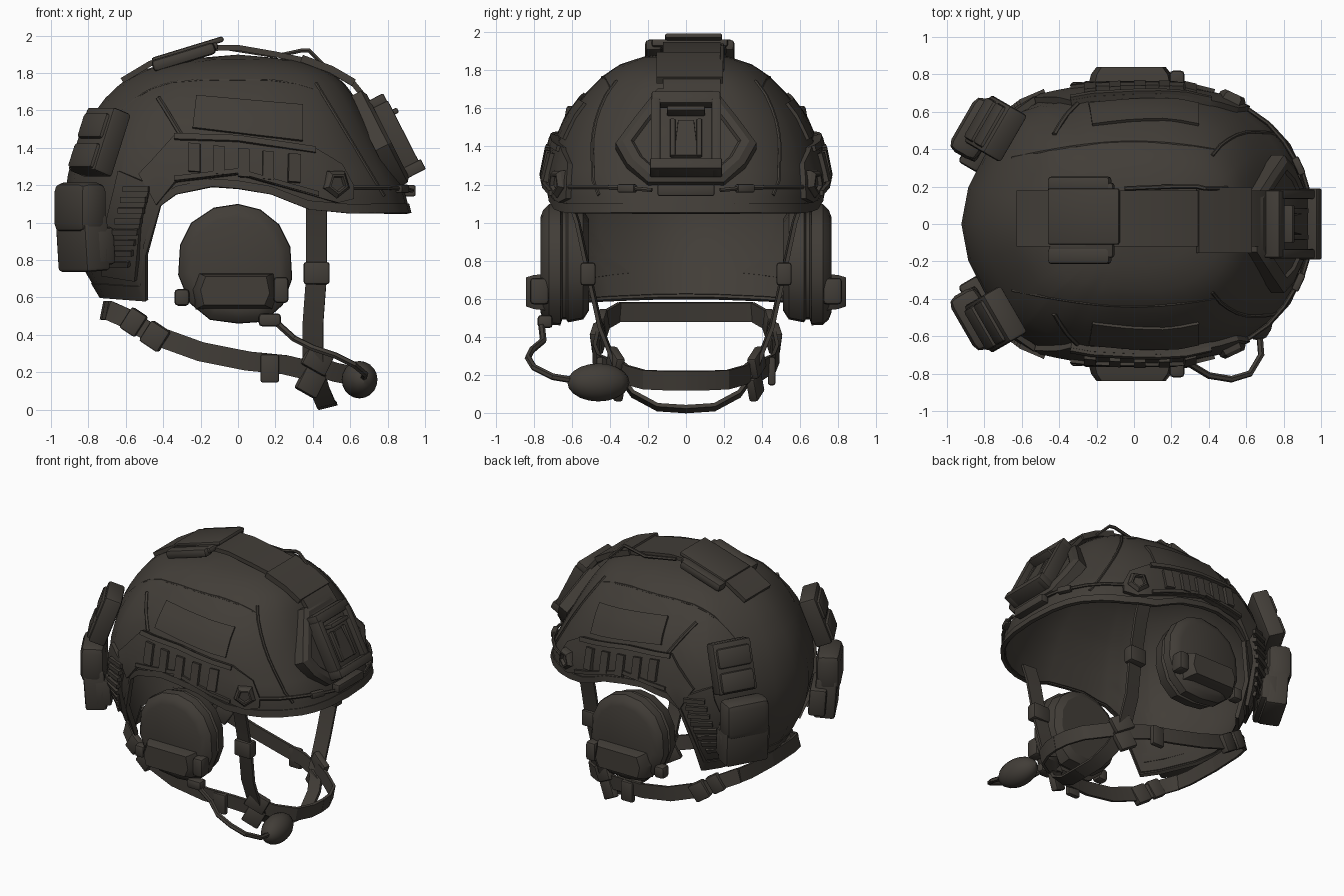
import bpy, bmesh, math
from mathutils import Matrix, Vector

if "Cube" in bpy.data.objects:
    bpy.data.objects.remove(bpy.data.objects["Cube"], do_unlink=True)

paint = bpy.data.materials.new("dark olive brown")
paint.use_nodes = True
paint.diffuse_color = (0.054, 0.047, 0.039, 1)
paint.node_tree.nodes["Principled BSDF"].inputs["Base Color"].default_value = paint.diffuse_color
made = []


def register(name, data, thick=0, mirror=False, bevel=0):
    ob = bpy.data.objects.new(name, data)
    bpy.context.collection.objects.link(ob)
    data.materials.append(paint)
    if thick:
        mod = ob.modifiers.new("thickness", "SOLIDIFY")
        mod.thickness, mod.offset = thick, 0
    if bevel:
        mod = ob.modifiers.new("bevel", "BEVEL")
        mod.width, mod.segments = bevel, 2
    if mirror:
        mod = ob.modifiers.new("mirror", "MIRROR")
        mod.use_axis = (False, True, False)
    made.append(ob)
    return ob


def from_bmesh(name, bm, **options):
    bmesh.ops.remove_doubles(bm, verts=bm.verts, dist=0.0005)
    bmesh.ops.recalc_face_normals(bm, faces=bm.faces)
    mesh = bpy.data.meshes.new(name)
    bm.to_mesh(mesh)
    bm.free()
    return register(name, mesh, **options)


def loft(name, rows, cyclic=False, caps=False, **options):
    bm = bmesh.new()
    grid = [[bm.verts.new(p) for p in row] for row in rows]
    count = len(rows[0])
    for low, high in zip(grid, grid[1:]):
        for j in range(count if cyclic else count - 1):
            k = (j + 1) % count
            bm.faces.new((low[j], low[k], high[k], high[j]))
    if caps:
        bm.faces.new(grid[0])
        bm.faces.new(grid[-1])
    return from_bmesh(name, bm, **options)


def boxes(name, items, frame=Matrix(), **options):
    bm = bmesh.new()
    for loc, size in items:
        place = frame @ Matrix.Translation(loc) @ Matrix.Diagonal((*size, 1))
        bmesh.ops.create_cube(bm, size=1, matrix=place)
    return from_bmesh(name, bm, **options)


def prism(name, outline, layers, frame, centre=(0, 0), **options):
    a, b = centre
    rows = [[frame @ Vector((a + (u - a) * s, b + (v - b) * s, h)) for u, v in outline]
            for h, s in layers]
    return loft(name, rows, cyclic=True, caps=True, **options)


def ribbon(name, points, width, thick=0.02, **options):
    half = Vector(width) / 2
    return loft(name, [[Vector(p) - half, Vector(p) + half] for p in points], thick=thick, **options)


def tube(name, points, radius, mirror=False):
    curve = bpy.data.curves.new(name, "CURVE")
    curve.dimensions = "3D"
    curve.bevel_depth, curve.bevel_resolution, curve.use_fill_caps = radius, 1, True
    line = curve.splines.new("POLY")
    line.points.add(len(points) - 1)
    for slot, p in zip(line.points, points):
        slot.co = (*p, 1)
    return register(name, curve, mirror=mirror)


def turned(loc, yaw, tilt=0):
    return (Matrix.Translation(loc) @ Matrix.Rotation(math.radians(yaw), 4, "Z")
            @ Matrix.Rotation(math.radians(tilt), 4, "Y"))


def lookup(table, key):
    for a, b in zip(table, table[1:]):
        if key <= b[0]:
            f = max(0, (key - a[0]) / (b[0] - a[0]))
            return [p + (q - p) * f for p, q in zip(a[1:], b[1:])]
    return list(table[-1][1:])


# Shell sections: height, back length, front length, half width
TOP = 1.885
SECTIONS = [(.6, .72, .9, .62), (.8, .84, .92, .67), (1, .91, .92, .705), (1.2, .91, .87, .715),
            (1.4, .86, .76, .675), (1.55, .78, .68, .61), (1.67, .69, .61, .52), (1.76, .59, .54, .43),
            (1.82, .46, .43, .34), (1.86, .3, .29, .22), (TOP, 0, 0, 0)]
# Outline from back to front, and height of the lower edge
OUTLINE = [(-1, 0), (-.96, .27), (-.88, .47), (-.8, .66), (-.7, .81), (-.57, .91), (-.3, .985), (0, 1), (.3, .985),
           (.55, .91), (.7, .82), (.8, .73), (.9, .59), (.95, .46), (.985, .28), (1, 0)]
EDGE = [(-1, .62), (-.68, .6), (-.45, 1.1), (-.36, 1.16), (-.15, 1.2), (0, 1.19), (.2, 1.16), (.42, 1.08), (.65, 1.06), (1, 1.06)]


def shell_point(c, z):
    back, front, wide = lookup(SECTIONS, z)
    return Vector((c * (front if c > 0 else back), wide * lookup(OUTLINE, c)[0], z))


def side(x, z, off=0):
    back, front, wide = lookup(SECTIONS, z)
    c = max(-.94, min(.94, x / (front if x > 0 else back)))
    along = shell_point(c + .06, z) - shell_point(c - .06, z)
    out = Vector((-along.y, along.x, .3 * along.length)).normalized()
    return shell_point(c, z) + out * off


def top(x, y, off=0):
    low, high = 1.07, TOP
    for _ in range(30):
        z = (low + high) / 2
        back, front, wide = lookup(SECTIONS, z)
        reach = front if x > 0 else back
        inside = abs(x) < reach and abs(y) < wide * lookup(OUTLINE, x / reach)[0]
        low, high = (z, high) if inside else (low, z)
    return Vector((x, y, low + off))


def side_band(name, upper, lower, off, thick, parts=3):
    def dense(line):
        return [Vector(a).lerp(Vector(b), k / parts) for a, b in zip(line, line[1:]) for k in range(parts)] + [Vector(line[-1])]
    rows = [[side(*a.lerp(b, k / 3), off) for k in range(4)] for a, b in zip(dense(upper), dense(lower))]
    return loft(name, rows, thick=thick, mirror=True)


# Helmet shell and its edge trim
half = sorted({c for c, _ in OUTLINE + EDGE})
flip = Matrix.Diagonal((1, -1, 1))
rows = []
for i in range(19):
    lift = math.sin(i / 18 * math.pi / 2)
    ring = [shell_point(c, lookup(EDGE, c)[0] * (1 - lift) + TOP * lift) for c in half]
    rows.append(ring + [flip @ p for p in ring[-2:0:-1]])
loft("helmet_shell", rows, cyclic=True, thick=.026)
swell = Matrix.Diagonal((1.008, 1.012, 1))
loft("shell_edge_trim", [[swell @ a.lerp(b, f) for a, b in zip(rows[0], rows[1])] for f in (-.15, .55)],
     cyclic=True, thick=.026)

# Raised seams on the shell
tube("crown_seam", [top(x / 20, .36 + .08 * math.cos(x / 8), .012) for x in range(-13, 10)], .008, mirror=True)
tube("brow_seam", [side(.41 + .36 * t / 8, 1.74 - .6 * t / 8, .014) for t in range(9)], .01, mirror=True)
tube("rear_seam", [side(-.42 + .03 * t, 1.66 - .05 * t, .014) for t in range(5)], .014, mirror=True)

# Side patches and accessory rails
side_band("side_patch", [(-.22, 1.67), (.34, 1.62)], [(-.24, 1.5), (.34, 1.43)], .018, .025, 6)
upper = [(-.52, 1.25), (-.33, 1.46), (0, 1.45), (.4, 1.39), (.54, 1.3), (.6, 1.19)]
lower = [(-.43, 1.09), (-.33, 1.21), (0, 1.25), (.42, 1.13), (.52, 1.1), (.6, 1.12)]
side_band("side_rail", upper, lower, .02, .045)
side_band("rail_upper_lip", upper[1:4], [(x, z - .03) for x, z in upper[1:4]], .045, .03)
side_band("rail_lower_lip", [(x, z + .025) for x, z in lower[1:4]], lower[1:4], .045, .03)
side_band("rear_rail", [(-.7, .72), (-.68, 1), (-.62, 1.27)], [(-.53, .69), (-.51, 1), (-.46, 1.2)], .015, .05)
for k in range(5):
    x, z = -.26 + .13 * k, 1.335 - .014 * k
    side_band("rail_block", [(x, z + .075), (x + .06, z + .07)], [(x, z - .075), (x + .06, z - .08)], .05, .03, 1)
for k in range(8):
    z = .75 + .057 * k
    x = -.67 + .012 * k
    side_band("rail_tooth", [(x, z + .03), (x + .12, z + .03)], [(x, z), (x + .12, z)], .05, .03, 1)
bolt = side(.51, 1.2, .03)
pentagon = [(.065 * math.cos(a * math.tau / 5), .065 * math.sin(a * math.tau / 5)) for a in range(5)]
face_side = turned(bolt, 65) @ Matrix.Rotation(math.pi / 2, 4, "Y")
prism("rail_bolt", pentagon, [(-.03, 1.3), (.02, 1.2), (.04, .9), (.04, .7), (.02, .6)], face_side, mirror=True)

# Rear battery pouches
boxes("upper_pouch", [((0, 0, 0), (.12, .29, .36)), ((.05, 0, .07), (.06, .25, .14)), ((.05, 0, -.1), (.06, .25, .14))],
      turned((-.74, .51, 1.43), 150, -20), mirror=True, bevel=.018)
boxes("pouch_bulge", [((0, 0, 0), (.17, .33, .27))], turned((-.845, .51, 1.08), 150), mirror=True, bevel=.05)
boxes("lower_pouch", [((0, 0, 0), (.15, .32, .3)), ((-.05, .02, -.02), (.12, .36, .2))],
      turned((-.83, .5, .89), 150, 4), mirror=True, bevel=.02)

# Crown strap, pads and bungee loop
strap = [(-.62, 1.76), (-.47, 1.85), (-.3, 1.9), (-.1, 1.935), (0, 1.935), (.2, 1.9), (.34, 1.87), (.5, 1.81), (.62, 1.74), (.7, 1.64)]
ribbon("crown_strap", [(x, .03, z) for x, z in strap], (0, .3, 0), .03)
boxes("crown_pad", [((0, 0, 0), (.36, .4, .04)), ((.02, .02, .025), (.4, .3, .03))],
      turned((-.28, .02, 1.895), 0, -17), bevel=.012)
boxes("pad_side_roll", [((0, .2, 0), (.35, .09, .065)), ((0, -.18, 0), (.35, .09, .065))],
      turned((-.29, .01, 1.885), 0, -17), bevel=.022)
ribbon("brow_pad", [(x, .02, z + .008) for x, z in strap[6:9]], (0, .35, 0), .04)
tube("strap_cord", [(-.05, .19, 1.93), (.2, .2, 1.89), (.34, .2, 1.92), (.38, .19, 1.92), (.5, .19, 1.8)], .012)

# Front mounting shroud, in its own tilted frame
slope = math.radians(63)
shroud = Matrix(((0, -math.cos(slope), math.sin(slope), .78), (1, 0, 0, 0),
                 (0, math.sin(slope), math.cos(slope), 1.43), (0, 0, 0, 1)))
right_half = [(.2, -.25), (.31, -.14), (.37, -.02), (.27, .13), (.15, .3)]
outline = right_half + [(-u, v) for u, v in reversed(right_half)]
prism("shroud_plate", outline, [(-.06, 1), (.015, 1), (.035, .9), (.035, .78), (.02, .74)], shroud)
boxes("shroud_mount", [((0, -.02, .05), (.3, .36, .06)), ((.16, -.02, .07), (.05, .42, .1)), ((-.16, -.02, .07), (.05, .42, .1)),
                       ((0, .2, .07), (.36, .07, .09)), ((0, -.2, .08), (.38, .06, .11)), ((0, .12, .1), (.2, .03, .09)),
                       ((.07, -.03, .09), (.03, .22, .03)), ((-.07, -.03, .09), (.03, .22, .03))], shroud, bevel=.008)
prism("shroud_tongue", [(-.07, -.15), (.07, -.15), (.045, .08), (-.045, .08)], [(.05, 1), (.1, .9)], shroud)

# Brow bungee cords with end toggles
tube("brow_cord", [(.93, .18, 1.17), (.9, .28, 1.18)] + [side(x, 1.18, .025) for x in (.78, .7, .6, .5)], .012, mirror=True)
boxes("cord_toggle", [((0, 0, 0), (.04, .1, .045))], turned((.88, .31, 1.18), 25), mirror=True, bevel=.01)
boxes("brow_clip", [((0, 0, 0), (.06, .3, .06))], turned((.92, 0, 1.17), 0), bevel=.01)

# Ear cups
upright = Matrix(((1, 0, 0, 0), (0, 0, 1, 0), (0, 1, 0, 0), (0, 0, 0, 1)))
cup = [(0, 1.1), (.12, 1.07), (.22, .99), (.28, .87), (.29, .7), (.24, .56), (.14, .47), (0, .46), (-.15, .48),
       (-.26, .57), (-.32, .72), (-.31, .88), (-.25, 1), (-.13, 1.08)]
prism("ear_cup", cup, [(.51, .75), (.54, .9), (.62, .95), (.63, .9), (.65, .9), (.66, 1), (.72, .99), (.75, .9), (.765, .78)],
      upright, centre=(-.02, .77), mirror=True)
prism("ear_cup_control", [(-.2, .55), (.16, .55), (.19, .62), (.17, .72), (-.19, .72), (-.22, .64)],
      [(.72, 1.15), (.8, 1.05), (.84, .9)], upright, centre=(-.02, .64), mirror=True)
boxes("ear_cup_knob", [((.23, .77, .64), (.08, .1, .14)), ((-.3, .72, .6), (.08, .08, .09))], mirror=True, bevel=.02)

# Boom microphone on the right cup only
tube("mic_boom", [(.1, -.72, .52), (.2, -.76, .47), (.3, -.75, .38), (.4, -.81, .33), (.52, -.83, .29), (.62, -.8, .24),
                  (.68, -.7, .19), (.67, -.58, .17)], .018)
boxes("boom_socket", [((.17, -.74, .48), (.12, .08, .07))], bevel=.02)
bm = bmesh.new()
bmesh.ops.create_uvsphere(bm, u_segments=16, v_segments=10, radius=1,
                          matrix=turned((.65, -.46, .16), 8) @ Matrix.Diagonal((.095, .165, .1, 1)))
from_bmesh("mic_windscreen", bm)

# Chin harness
ribbon("front_strap", [(.42, .62, 1.15), (.42, .57, 1), (.42, .51, .72), (.4, .45, .45), (.4, .36, .22)], (.11, .01, 0), mirror=True)
ribbon("rear_strap", [(-.69, .35, .53), (-.6, .42, .49), (-.45, .46, .4), (-.2, .48, .31), (.05, .46, .26), (.25, .42, .24), (.42, .36, .2)],
       (.03, 0, .1), mirror=True)
ribbon("nape_strap", [(-.69, .35, .53), (-.71, .25, .53), (-.72, 0, .53)], (.02, 0, .1), mirror=True)
ribbon("chin_cup_strap", [(.4, .36, .24), (.52, .31, .2), (.64, .22, .175), (.69, .1, .17), (.7, 0, .17)], (.02, 0, .1), mirror=True)
ribbon("under_chin_strap", [(.4, .38, .24), (.44, .28, .1), (.47, .15, .03), (.48, 0, .02)], (.1, 0, .025), mirror=True)
boxes("strap_slider", [((0, 0, 0), (.14, .08, .12))], turned((.42, .515, .73), 0), mirror=True, bevel=.015)
boxes("rear_buckle", [((-.07, 0, 0), (.1, .05, .13)), ((.07, 0, 0), (.12, .06, .13))], turned((-.5, .45, .43), 12, 33), mirror=True, bevel=.012)
boxes("chin_buckle", [((0, 0, .05), (.15, .05, .12)), ((.03, -.02, -.07), (.13, .05, .13))],
      turned((.4, .38, .22), -20, 28), mirror=True, bevel=.012)
boxes("strap_keeper", [((.17, .45, .22), (.1, .04, .15))], mirror=True, bevel=.012)

# Bake modifiers, fix normals and shade by angle
bpy.ops.object.select_all(action="DESELECT")
for ob in made:
    ob.select_set(True)
bpy.context.view_layer.objects.active = made[0]
bpy.ops.object.convert(target="MESH")
for ob in bpy.context.selected_objects:
    bm = bmesh.new()
    bm.from_mesh(ob.data)
    bmesh.ops.recalc_face_normals(bm, faces=bm.faces)
    bm.to_mesh(ob.data)
    bm.free()
bpy.ops.object.shade_smooth_by_angle(angle=math.radians(30))
